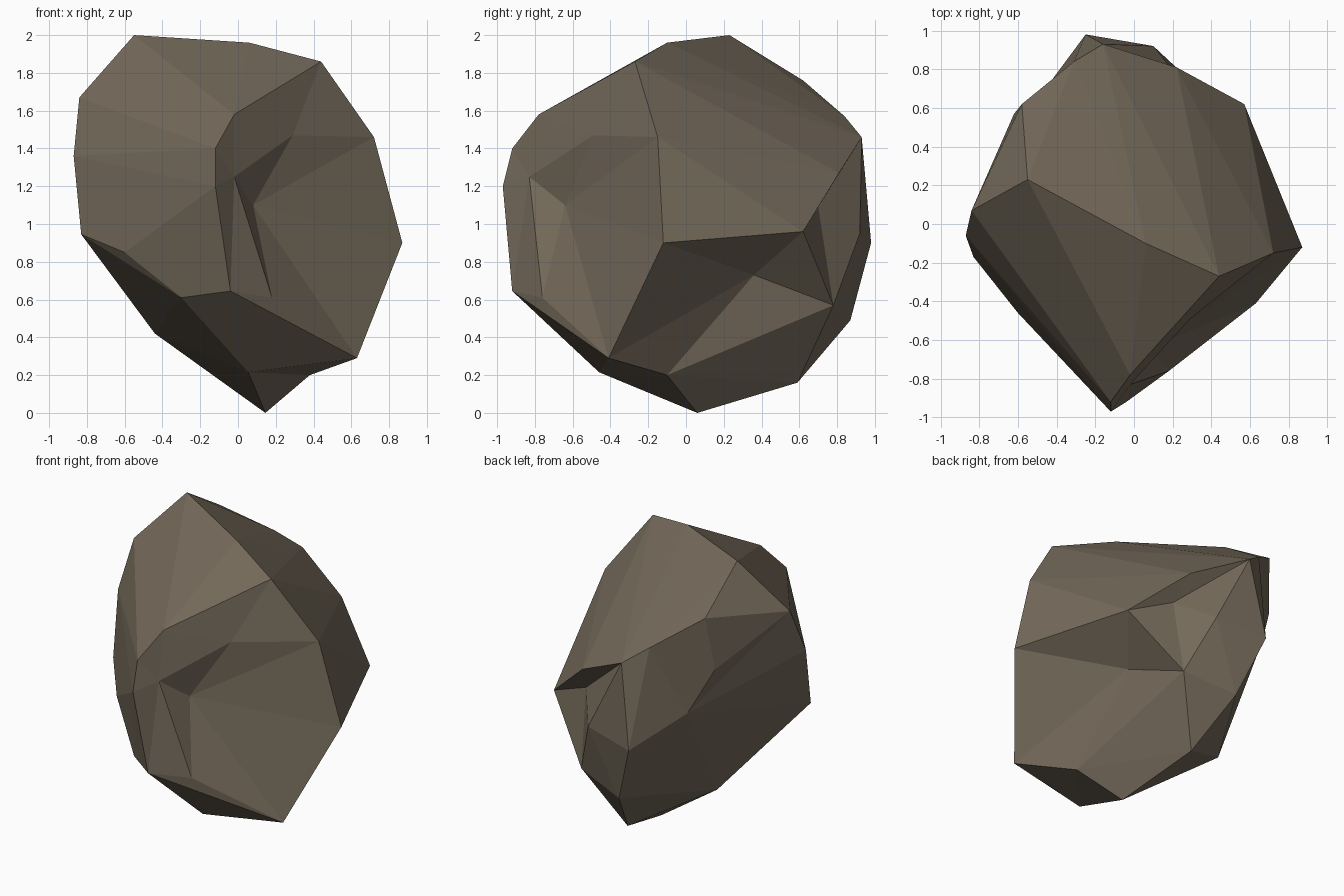
import bpy, bmesh
from mathutils import Vector

if "Cube" in bpy.data.objects:
    bpy.data.objects.remove(bpy.data.objects["Cube"])

# Outer corners of the boulder, grouped by region
crown = [(-.55, .23, 2.0), (.06, -.10, 1.96), (.44, -.27, 1.86), (-.58, .62, 1.76),
         (-.84, .07, 1.67), (-.31, .84, 1.57), (-.02, -.78, 1.58)]
front_ridge = [(-.12, -.92, 1.40), (-.12, -.97, 1.20), (-.04, -.92, .645)]
right_side = [(.72, -.15, 1.46), (.87, -.12, .90), (.63, -.41, .29), (.57, .62, .96)]
left_side = [(-.87, -.06, 1.36), (-.83, -.17, .945), (-.60, -.46, .85),
             (-.30, -.70, .61), (-.44, .29, .42), (-.62, .57, 1.40)]
back_side = [(-.16, .93, 1.46), (.22, .81, 1.27), (.10, .92, .95), (-.25, .98, .90),
             (.25, .78, .57), (-.10, .87, .49)]
base = [(.03, .59, .16), (.055, -.46, .215), (.145, .06, 0)]

# Dents: outward direction of the broken face, then (sunken point, depth)
dents = [
    ((.65, -.76, 0), [((.18, -.76, .61), .03), ((-.02, -.83, 1.25), .10),
                      ((.08, -.64, 1.10), .21), ((.29, -.49, 1.47), .085)]),
    ((.85, .40, -.30), [((.35, .36, .73), .20)]),
    ((.6, .8, 0), [((.27, .70, 1.09), .12)]),
    ((-.6, .8, 0), [((-.40, .75, 1.31), .04), ((-.48, .67, 1.10), .10)]),
    ((.4, -.2, -.9), [((.38, -.10, .20), .09)]),
]

bm = bmesh.new()
for p in crown + front_ridge + right_side + left_side + back_side + base:
    bm.verts.new(p)

# Dent points start just outside the hull so that they join its surface
sunken = []
for direction, points in dents:
    for p, depth in points:
        v = bm.verts.new(Vector(p) + Vector(direction) * depth)
        sunken.append((v, Vector(p)))

# Wrap the hull
hull = bmesh.ops.convex_hull(bm, input=bm.verts[:], use_existing_faces=False)
for v, p in sunken:
    if v.link_faces:
        v.co = p          # push the dents in
loose = [v for v in bm.verts if not v.link_faces]
bmesh.ops.delete(bm, geom=loose, context='VERTS')
bmesh.ops.recalc_face_normals(bm, faces=bm.faces[:])

# Boulder object, flat shaded
mesh = bpy.data.meshes.new("boulder")
bm.to_mesh(mesh)
bm.free()
stone = bpy.data.materials.new("warm grey stone")
stone.diffuse_color = (.175, .143, .103, 1)
stone.use_nodes = True
stone.node_tree.nodes["Principled BSDF"].inputs["Base Color"].default_value = stone.diffuse_color
mesh.materials.append(stone)
boulder = bpy.data.objects.new("boulder", mesh)
bpy.context.collection.objects.link(boulder)
